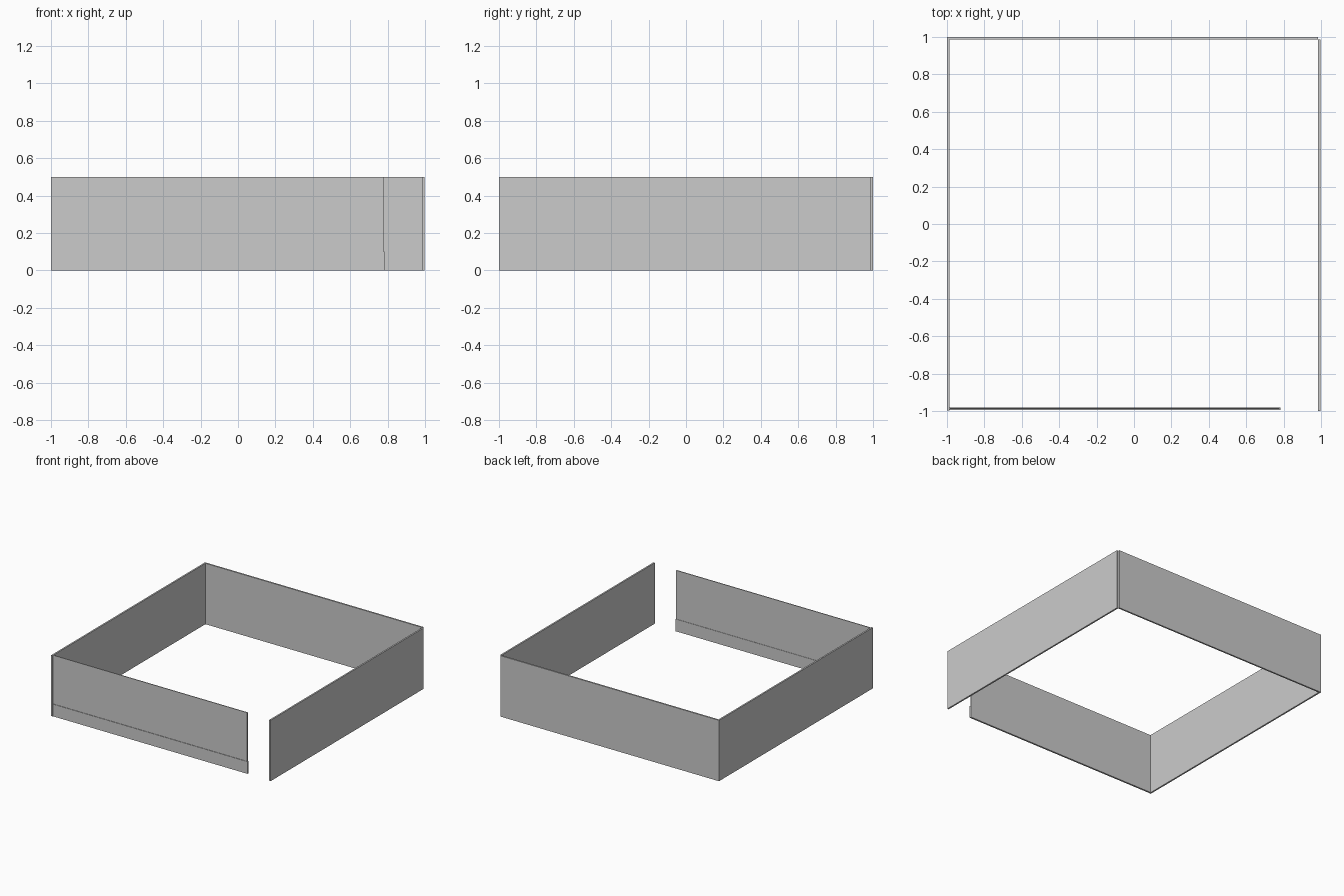
import bpy

if "Cube" in bpy.data.objects:
    bpy.data.objects.remove(bpy.data.objects["Cube"])

T = 0.013   # wall thickness
H = 0.5     # wall height


def box(name, lo, hi):
    bpy.ops.mesh.primitive_cube_add(size=1, location=[(a + b) / 2 for a, b in zip(lo, hi)])
    ob = bpy.context.object
    ob.name = name
    ob.scale = [b - a for a, b in zip(lo, hi)]
    bpy.ops.object.transform_apply(location=False, rotation=False, scale=True)
    return ob


# Three plain walls, butted at the corners
box("left_wall", (-1, -0.997, 0), (-1 + T, 1 - T, H))
box("back_wall", (-1, 1 - T, 0), (0.984, 1, H))
box("right_wall", (0.984, -1, 0), (0.997, 1 - T, H))

# Front wall stops short to leave the doorway; a slightly thicker base board runs along it
box("front_wall_panel", (-1 + T, -0.990, 0.1), (0.777, -0.983, H))
box("front_wall_base", (-0.995, -0.994, 0), (0.782, -0.980, 0.1))
